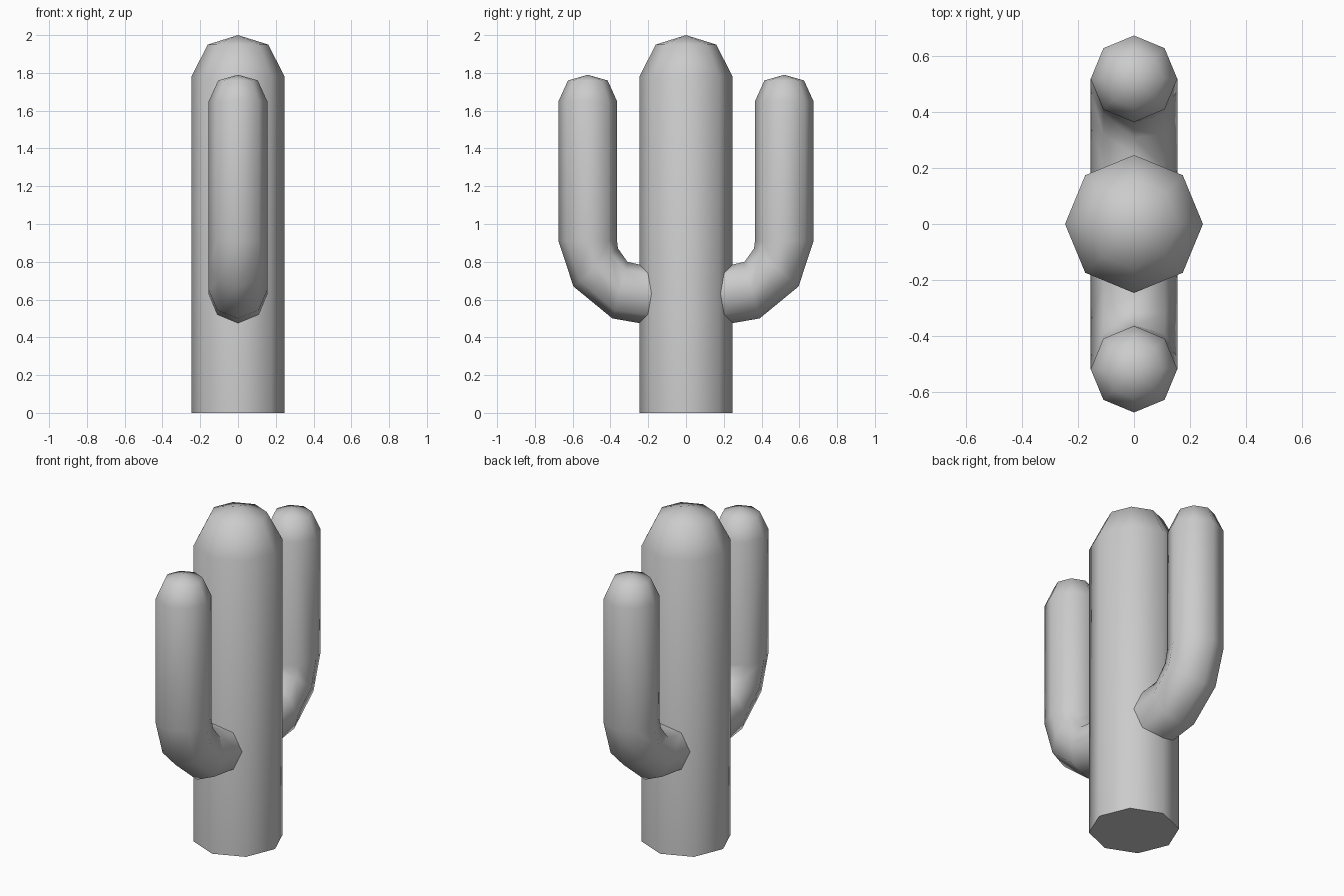
import bpy, bmesh
from math import sin, cos, radians, pi

if "Cube" in bpy.data.objects:
    bpy.data.objects.remove(bpy.data.objects["Cube"])

SIDES = 8
TRUNK_R = 0.247


def ring(bm, y, z, tilt, r, snap=False):
    """Octagonal ring centred at (0, y, z), facing along a yz direction."""
    t = radians(tilt)
    verts = []
    for i in range(SIDES):
        a = 2 * pi * i / SIDES
        x, n = r * cos(a), r * sin(a)
        vy, vz = y - n * sin(t), z + n * cos(t)
        if snap:  # lie on the trunk's faces
            vy = TRUNK_R - 0.002 - 0.4142 * abs(x)
        verts.append(bm.verts.new((x, vy, vz)))
    return verts


def build(name, rings, tip, cap_base=False, snap=False, flip=False):
    bm = bmesh.new()
    loops = [ring(bm, *p, snap=(snap and k == 0)) for k, p in enumerate(rings)]
    for a, b in zip(loops, loops[1:]):
        for i in range(SIDES):
            j = (i + 1) % SIDES
            bm.faces.new((a[i], a[j], b[j], b[i]))
    top = bm.verts.new(tip)
    for i in range(SIDES):
        bm.faces.new((loops[-1][i], loops[-1][(i + 1) % SIDES], top))
    if cap_base:
        bm.faces.new(loops[0])
    if flip:
        for v in bm.verts:
            v.co.y = -v.co.y
    bmesh.ops.recalc_face_normals(bm, faces=bm.faces)
    me = bpy.data.meshes.new(name)
    bm.to_mesh(me)
    bm.free()
    ob = bpy.data.objects.new(name, me)
    bpy.context.collection.objects.link(ob)
    bpy.ops.object.select_all(action='DESELECT')
    ob.select_set(True)
    bpy.context.view_layer.objects.active = ob
    bpy.ops.object.shade_smooth_by_angle(angle=radians(65))
    return ob


# Trunk with domed top
build("cactus_trunk",
      [(0, 0, 90, TRUNK_R), (0, 1.78, 90, TRUNK_R), (0, 1.95, 90, 0.16)],
      (0, 0, 2.0), cap_base=True)

# Bent arms, front and back
arm = [(0.2, 0.63, 0, 0.155), (0.35, 0.65, 15, 0.155), (0.478, 0.77, 49.6, 0.155),
       (0.52, 0.91, 90, 0.155), (0.52, 1.65, 90, 0.155), (0.52, 1.76, 90, 0.105)]
for name, flip in (("back_arm", False), ("front_arm", True)):
    build(name, arm, (0, 0.52, 1.79), snap=True, flip=flip)
